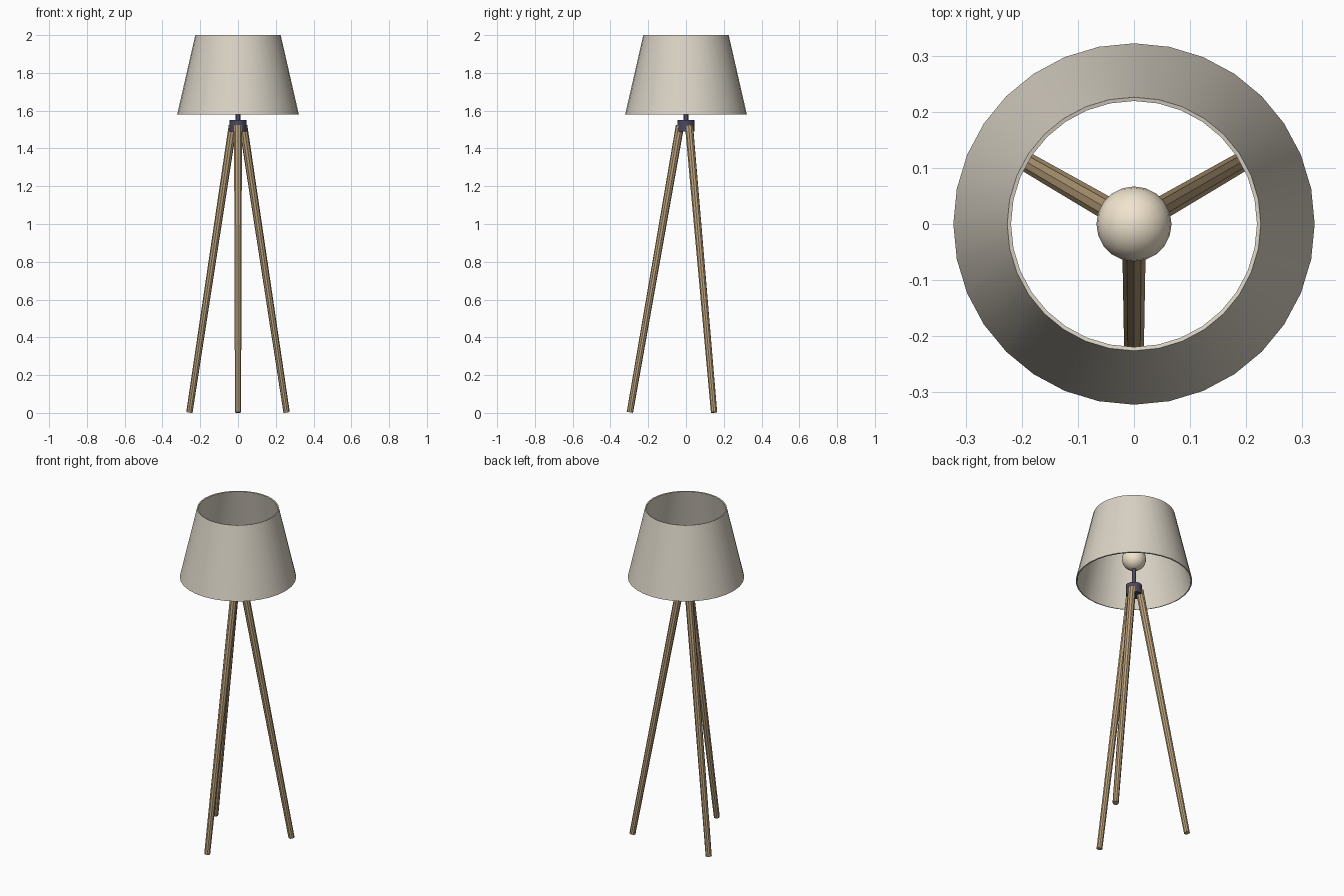
import bpy, math
from mathutils import Vector

if "Cube" in bpy.data.objects:
    bpy.data.objects.remove(bpy.data.objects["Cube"])


def material(name, color):
    m = bpy.data.materials.new(name)
    m.diffuse_color = (*color, 1)
    m.use_nodes = True
    m.node_tree.nodes["Principled BSDF"].inputs["Base Color"].default_value = m.diffuse_color
    return m


wood = material("wood", (0.50, 0.36, 0.20))
metal = material("dark_metal", (0.07, 0.065, 0.11))
fabric = material("fabric", (0.70, 0.65, 0.56))
glow = material("warm_glass", (0.88, 0.78, 0.62))


def finish(name, mat, angle=None):
    ob = bpy.context.object
    ob.name = name
    ob.data.materials.append(mat)
    if angle:
        bpy.ops.object.shade_smooth_by_angle(angle=math.radians(angle))
    return ob


def rod(name, a, b, r1, r2, sides, mat, angle=None):
    a, b = Vector(a), Vector(b)
    d = b - a
    bpy.ops.mesh.primitive_cone_add(
        vertices=sides, radius1=r1, radius2=r2, depth=d.length,
        location=(a + b) / 2, rotation=d.to_track_quat('Z', 'Y').to_euler())
    return finish(name, mat, angle)


# three splayed wooden legs
for i, deg in enumerate((-90, 30, 150)):
    c, s = math.cos(math.radians(deg)), math.sin(math.radians(deg))
    rod(f"leg_{i + 1}", (0.297 * c, 0.297 * s, 0.003),
        (0.032 * c, 0.032 * s, 1.52), 0.017, 0.022, 10, wood)

# hub joining the legs, and stem holding the bulb
rod("hub", (0, 0, 1.49), (0, 0, 1.55), 0.045, 0.045, 16, metal, 30)
rod("stem", (0, 0, 1.54), (0, 0, 1.68), 0.012, 0.012, 12, metal, 40)

# bulb
bpy.ops.mesh.primitive_uv_sphere_add(segments=20, ring_count=12, radius=0.067,
                                     location=(0, 0, 1.72))
finish("bulb", glow, 40)

# open tapered shade with a thin wall
bpy.ops.mesh.primitive_cone_add(vertices=32, radius1=0.322, radius2=0.226,
                                depth=0.42, end_fill_type='NOTHING',
                                location=(0, 0, 1.79))
shade = finish("lamp_shade", fabric)
mod = shade.modifiers.new("wall", 'SOLIDIFY')
mod.thickness = 0.007
mod.offset = -1
bpy.ops.object.modifier_apply(modifier=mod.name)
bpy.ops.object.shade_smooth_by_angle(angle=math.radians(30))
